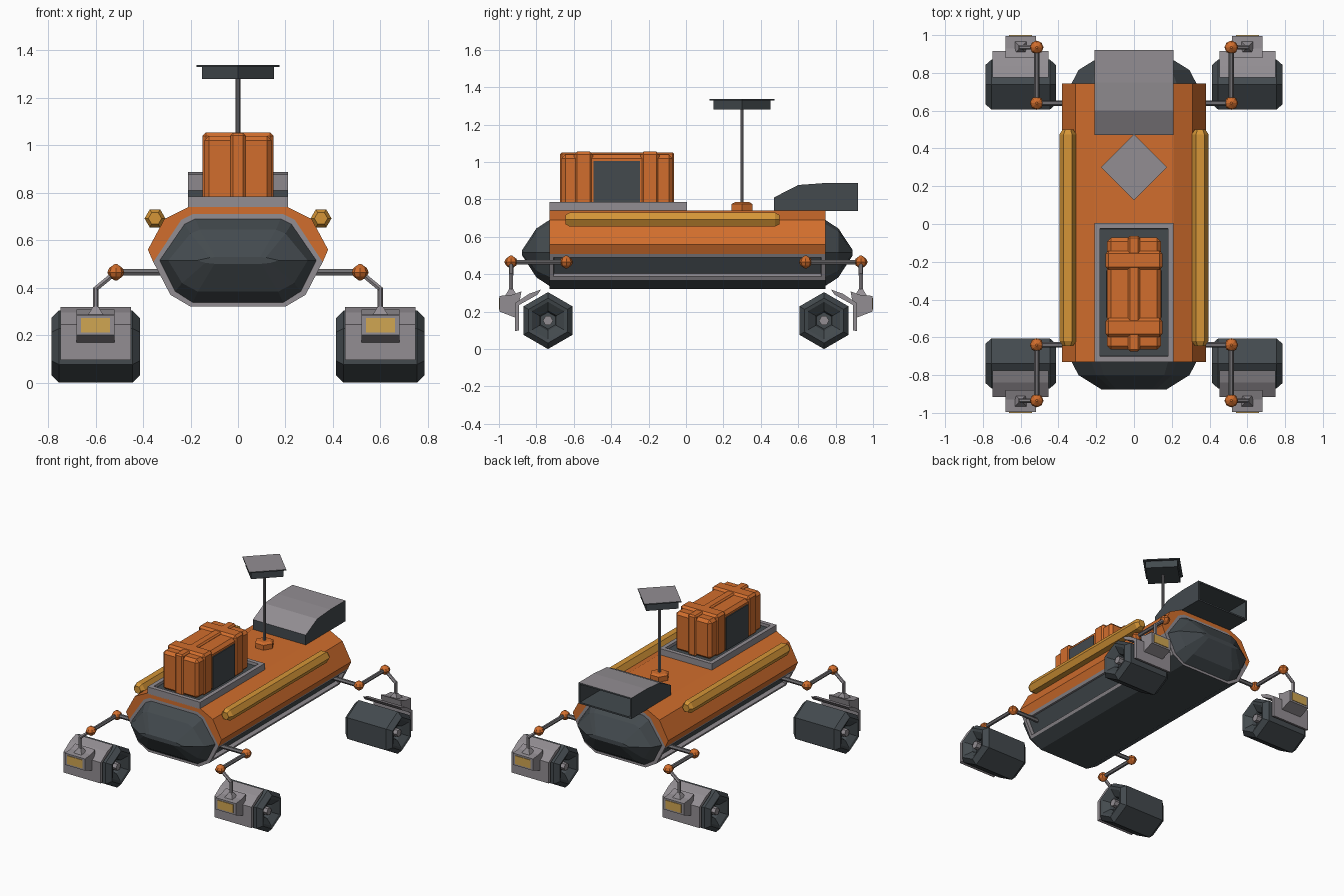
import bpy, bmesh, math
from mathutils import Vector

if "Cube" in bpy.data.objects:
    bpy.data.objects.remove(bpy.data.objects["Cube"])

def material(name, rgb):
    m = bpy.data.materials.new(name)
    m.diffuse_color = (*rgb, 1)
    m.use_nodes = True
    m.node_tree.nodes["Principled BSDF"].inputs["Base Color"].default_value = m.diffuse_color
    return m

ORANGE = material("orange paint", (0.64, 0.155, 0.026))
GREY = material("light grey metal", (0.29, 0.27, 0.29))
DARK = material("dark slate", (0.056, 0.068, 0.076))
YELLOW = material("amber bar", (0.66, 0.30, 0.038))
LAMP = material("lamp yellow", (0.63, 0.38, 0.085))
STEEL = material("rod grey", (0.16, 0.155, 0.165))

def finish(name, bm, *mats):
    me = bpy.data.meshes.new(name)
    bm.to_mesh(me)
    bm.free()
    for m in mats:
        me.materials.append(m)
    ob = bpy.data.objects.new(name, me)
    bpy.context.collection.objects.link(ob)
    return ob

def loft_bm(rings):
    """Skin equal-length rings of 3D points and cap both ends."""
    bm = bmesh.new()
    vs = [[bm.verts.new(p) for p in r] for r in rings]
    n = len(rings[0])
    for a, b in zip(vs, vs[1:]):
        for i in range(n):
            bm.faces.new((a[i], a[(i + 1) % n], b[(i + 1) % n], b[i]))
    bm.faces.new(vs[0])
    bm.faces.new(vs[-1])
    bmesh.ops.recalc_face_normals(bm, faces=bm.faces[:])
    bm.normal_update()
    return bm

def loft(name, rings, mat):
    return finish(name, loft_bm(rings), mat)

def box_bm(x0, x1, y0, y1, z0, z1, bevel=0):
    bm = loft_bm([[(x0, y0, z), (x1, y0, z), (x1, y1, z), (x0, y1, z)] for z in (z0, z1)])
    if bevel:
        bmesh.ops.bevel(bm, geom=bm.edges[:], offset=bevel, segments=1, affect='EDGES')
    return bm

def box(name, dims, mat, bevel=0):
    return finish(name, box_bm(*dims, bevel), mat)

def circle(c, r, axis, n, turn=0):
    """Ring of n points round c, facing along axis."""
    axis = Vector(axis).normalized()
    u = axis.cross((0, 0, 1) if abs(axis.z) < 0.9 else (0, 1, 0)).normalized()
    v = axis.cross(u)
    return [Vector(c) + r * (math.cos(a) * u + math.sin(a) * v)
            for a in (turn + i * math.tau / n for i in range(n))]

def rod(name, a, b, r, mat, n=6):
    d = Vector(b) - Vector(a)
    return loft(name, [circle(a, r, d, n), circle(b, r, d, n)], mat)

def mirrored(half):
    return half + [(-x, z) for x, z in reversed(half)]

Y0, Y1 = -0.73, 0.745

# Grey lower hull with dark belly and dark side grooves
core_top = [(0.19, 0.71), (0.24, 0.685), (0.357, 0.508)]
core = mirrored(core_top + [(0.285, 0.37), (0.2, 0.32)])
bm = loft_bm([[(x, y, z) for x, z in core] for y in (Y0, Y1)])
for f in bm.faces:
    f.material_index = int(f.normal.z < -0.6)
sides = [f for f in bm.faces if -0.6 < f.normal.z < -0.3]
bmesh.ops.inset_individual(bm, faces=sides, thickness=0.03, depth=0)
bmesh.ops.inset_individual(bm, faces=sides, thickness=0.004, depth=-0.025)
for f in sides:
    f.material_index = 1
finish("lower_hull", bm, GREY, DARK)

# Orange upper shell wrapped over the hull
outer = [(0.21, 0.74), (0.31, 0.69), (0.38, 0.56), (0.357, 0.508)]
inner = [(0.24, 0.685), (0.19, 0.71)]
o = [(-x, z) for x, z in reversed(outer)] + outer
i = inner + [(-x, z) for x, z in reversed(inner)]
loft("upper_shell", [[(x, y, z) for x, z in o + i] for y in (Y0, Y1)], ORANGE)

# Dark faceted end pods
pod = mirrored([(0.18, 0.69), (0.225, 0.668), (0.33, 0.515), (0.265, 0.385), (0.19, 0.337)])
for name, y, s in (("front_pod", Y0, -1), ("rear_pod", Y1, 1)):
    rings = []
    for dy, sx, sz in ((-0.02, 1, 1), (0, 1, 1), (0.07, 0.89, 0.74), (0.146, 0.52, 0.08)):
        rings.append([(x * sx, y + s * dy, 0.515 + (z - 0.515) * sz) for x, z in pod])
    loft(name, rings, DARK)

# Amber side bars with tapered tips
for s in (-1, 1):
    loft("side_bar", [circle((s * 0.35, y, 0.692), r, (0, 1, 0), 6) for y, r in
                      ((-0.645, 0.028), (-0.62, 0.044), (0.475, 0.044), (0.5, 0.028))], YELLOW)

# Cargo tray with dark sunken floor
bm = box_bm(-0.21, 0.21, Y0, 0.005, 0.735, 0.785)
top = [f for f in bm.faces if f.normal.z > 0.9]
bmesh.ops.inset_individual(bm, faces=top, thickness=0.042, depth=0)
bmesh.ops.inset_individual(bm, faces=top, thickness=0.001, depth=-0.02)
top[0].material_index = 1
finish("cargo_tray", bm, GREY, DARK)

# Cargo crate, straps and side panels
box("cargo_crate", (-0.142, 0.142, -0.665, -0.072, 0.76, 1.04), ORANGE, 0.02)
for y in (-0.548, -0.192):
    box("cross_strap", (-0.15, 0.15, y - 0.05, y + 0.05, 0.76, 1.055), ORANGE, 0.015)
box("long_strap", (-0.032, 0.032, -0.674, -0.063, 0.76, 1.052), ORANGE, 0.01)
for s in (-1, 1):
    box("crate_panel", (s * 0.145 - 0.004, s * 0.145 + 0.004, -0.495, -0.245, 0.77, 1.005), DARK)

# Mast with foot and square panel set diagonally
loft("mast_foot", [circle((0, 0.3, z), r, (0, 0, 1), 6) for z, r in
                   ((0.735, 0.065), (0.775, 0.065), (0.785, 0.045))], ORANGE)
rod("mast", (0, 0.3, 0.77), (0, 0.3, 1.29), 0.01, STEEL)
loft("panel_box", [circle((0, 0.3, z), 0.152, (0, 0, 1), 4) for z in (1.28, 1.33)], DARK)
bm = loft_bm([circle((0, 0.3, z), 0.174, (0, 0, 1), 4) for z in (1.33, 1.338)])
for f in bm.faces:
    f.material_index = int(f.normal.z > 0.5)
finish("panel_plate", bm, DARK, GREY)

# Rear scoop, open to the back, grey on top
scoop = [(0.47, 0.738), (0.47, 0.81), (0.6, 0.877), (0.75, 0.888), (0.92, 0.888), (0.92, 0.738)]
bm = loft_bm([[(x, y, z) for y, z in scoop] for x in (-0.21, 0.21)])
for f in bm.faces:
    f.material_index = int(f.normal.z > 0.3)
back = [f for f in bm.faces if f.normal.y > 0.9]
bmesh.ops.inset_individual(bm, faces=back, thickness=0.015, depth=0)
bmesh.ops.inset_individual(bm, faces=back, thickness=0.002, depth=-0.25)
finish("rear_scoop", bm, DARK, GREY)

# Four wheel units
for sx in (-1, 1):
    for sy in (-1, 1):
        cx = sx * 0.6
        # hexagonal roller with recessed ends and hub
        half = [(0.12, 0.045), (0.15, 0.055), (0.182, 0.1), (0.187, 0.12), (0.155, 0.152)]
        prof = [(-d, r) for d, r in half] + [(d, r) for d, r in reversed(half)]
        loft("wheel", [circle((cx + d, sy * 0.738, 0.152), r, (1, 0, 0), 6, math.pi / 2)
                       for d, r in prof], DARK)
        rod("wheel_hub", (cx - 0.165, sy * 0.738, 0.152), (cx + 0.165, sy * 0.738, 0.152), 0.027, GREY)
        # bent fender plate
        fender = [(0.915, 0.095), (0.915, 0.245), (0.84, 0.295), (0.775, 0.318),
                  (0.795, 0.29), (0.893, 0.235), (0.893, 0.1)]
        loft("fender", [[(cx + d, sy * y, z) for y, z in fender] for d in (-0.148, 0.148)], GREY)
        # lamp housing, lens and strut foot
        lamp = [(0.996, 0.2), (0.996, 0.284), (0.93, 0.29), (0.88, 0.308), (0.905, 0.165)]
        loft("lamp_housing", [[(cx + d, sy * y, z) for y, z in lamp] for d in (-0.08, 0.08)], GREY)
        ya, yb = sorted((sy * 0.994, sy))
        box("lamp_lens", (cx - 0.061, cx + 0.061, ya, yb, 0.212, 0.272), LAMP)
        loft("strut_foot", [circle((cx, sy * 0.935, z), r, (0, 0, 1), 4, math.pi / 4)
                            for z, r in ((0.28, 0.05), (0.32, 0.016))], GREY)
        # suspension arm
        jx, jz = sx * 0.515, 0.465
        ends = ((jx, sy * 0.935, jz), (jx, sy * 0.64, jz))
        rod("strut", (cx, sy * 0.935, 0.3), (cx, sy * 0.935, 0.4), 0.012, GREY)
        rod("strut_bend", (cx, sy * 0.935, 0.395), ends[0], 0.012, GREY)
        rod("swing_arm", *ends, 0.014, STEEL)
        rod("axle_arm", ends[1], (sx * 0.28, sy * 0.64, jz), 0.015, STEEL)
        for p in ends:
            loft("arm_joint", [circle((p[0], p[1], p[2] + d), r, (0, 0, 1), 8)
                               for d, r in ((-0.034, 0.006), (-0.018, 0.028), (0, 0.036),
                                            (0.018, 0.028), (0.034, 0.006))], ORANGE)
